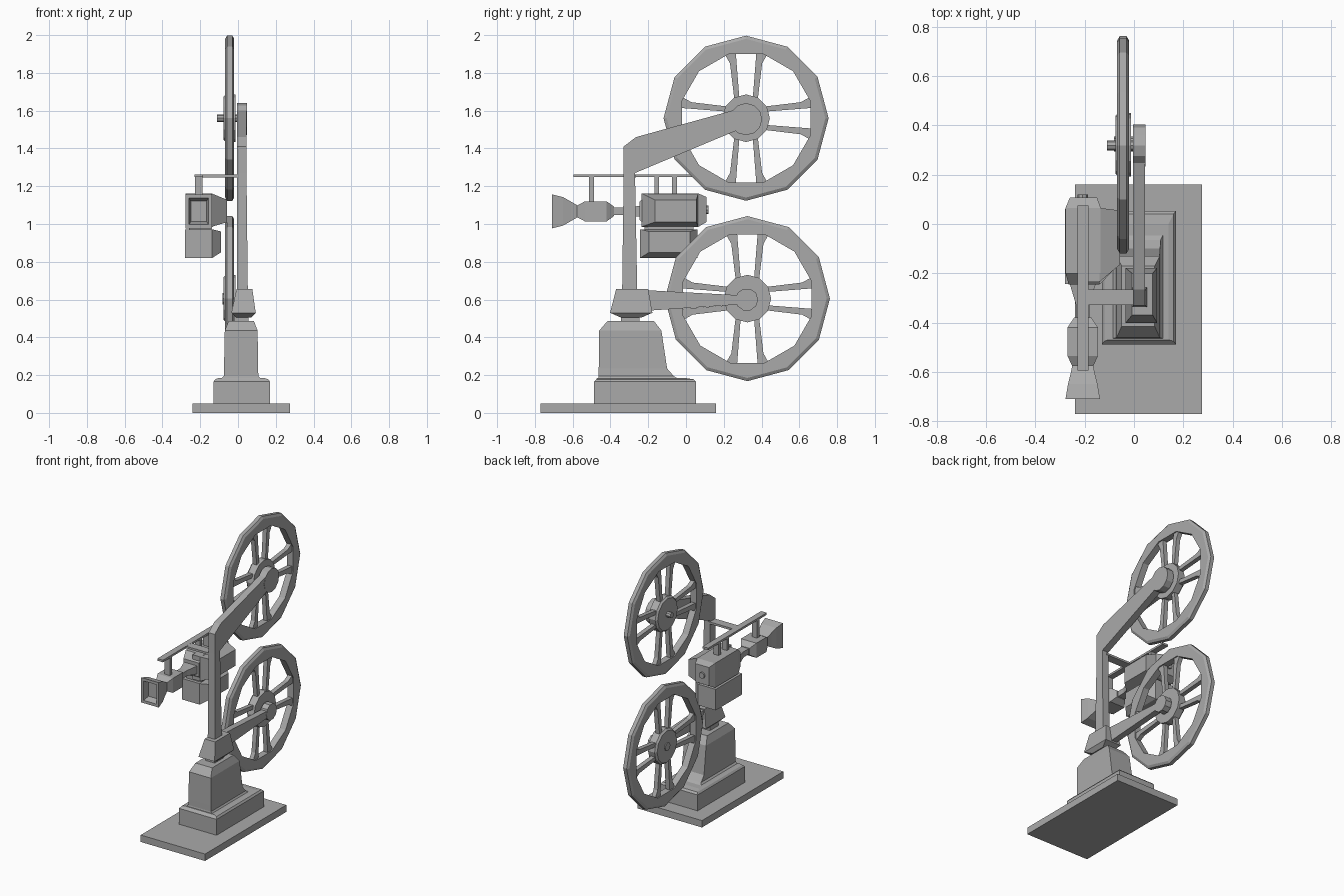
import bpy, bmesh
from math import sin, cos, pi, radians
from mathutils import Matrix

cube = bpy.data.objects.get("Cube")
if cube:
    bpy.data.objects.remove(cube, do_unlink=True)

grey = bpy.data.materials.new("plain grey")
grey.use_nodes = True
grey.diffuse_color = (0.4, 0.4, 0.4, 1)
grey.node_tree.nodes["Principled BSDF"].inputs["Base Color"].default_value = (0.4, 0.4, 0.4, 1)


def finish(name, bm):
    bmesh.ops.recalc_face_normals(bm, faces=bm.faces)
    mesh = bpy.data.meshes.new(name)
    bm.to_mesh(mesh)
    bm.free()
    mesh.materials.append(grey)
    obj = bpy.data.objects.new(name, mesh)
    bpy.context.collection.objects.link(obj)
    return obj


def bridge(bm, rings, closed=False):
    """Skin a series of point rings, with end caps unless closed."""
    rings = [[bm.verts.new(p) for p in ring] for ring in rings]
    pairs = list(zip(rings, rings[1:]))
    if closed:
        pairs.append((rings[-1], rings[0]))
    for a, b in pairs:
        n = len(a)
        for i in range(n):
            j = (i + 1) % n
            bm.faces.new((a[i], a[j], b[j], b[i]))
    if not closed:
        bm.faces.new(rings[0])
        bm.faces.new(rings[-1])


def loft(name, axis, sections):
    """Rectangles (position, a0, a1, b0, b1) skinned along an axis."""
    bm = bmesh.new()
    rings = []
    for t, a0, a1, b0, b1 in sections:
        corners = [(a0, b0), (a1, b0), (a1, b1), (a0, b1)]
        place = {"x": lambda a, b: (t, a, b), "y": lambda a, b: (a, t, b),
                 "z": lambda a, b: (a, b, t)}[axis]
        rings.append([place(a, b) for a, b in corners])
    bridge(bm, rings)
    return finish(name, bm)


def box(name, x0, x1, y0, y1, z0, z1):
    return loft(name, "z", [(z0, x0, x1, y0, y1), (z1, x0, x1, y0, y1)])


def plate(bm, outline, x0, x1):
    """Outline in the y-z plane, thickened along x."""
    bridge(bm, [[(x, y, z) for y, z in outline] for x in (x0, x1)])


def circle(r, x, n, turn=0.0):
    return [(x, r * cos(2 * pi * i / n + turn), r * sin(2 * pi * i / n + turn)) for i in range(n)]


def disc(name, y, z, r, x0, x1, n=12, bevel=0.0):
    bm = bmesh.new()
    rings = [circle(r, x1, n), circle(r, x0 + bevel, n)]
    if bevel:
        rings.append(circle(r - bevel, x0, n))
    else:
        rings[1] = circle(r, x0, n)
    bridge(bm, rings)
    obj = finish(name, bm)
    obj.location = (0, y, z)
    return obj


def reel(name, y, z):
    """Faceted rim with paired, flaring spokes."""
    bm = bmesh.new()
    turn = radians(15)
    bridge(bm, [circle(0.437, -0.058, 12), circle(0.437, -0.03, 12),
                circle(0.42, -0.02, 12), circle(0.352, -0.02, 12, turn),
                circle(0.352, -0.068, 12, turn), circle(0.42, -0.068, 12)], closed=True)
    for quarter in range(4):
        spin = Matrix.Rotation(quarter * pi / 2, 4, "X")
        for side in (-1, 1):
            old = set(bm.verts)
            outline = [(0.035, 0.1), (0.062, 0.1), (0.085, 0.29), (0.116, 0.345),
                       (0.055, 0.355), (0.05, 0.29)]
            plate(bm, [(side * a, b) for a, b in outline], -0.06, -0.028)
            bmesh.ops.transform(bm, matrix=spin, verts=[v for v in bm.verts if v not in old])
    obj = finish(name, bm)
    obj.location = (0, y, z)
    disc(name + "_hub", y, z, 0.126, -0.076, -0.012, 12, 0.012)
    return obj


# Stand: base slab, plinth, pedestal with a curved back foot, collar
box("base_slab", -0.24, 0.275, -0.77, 0.16, 0, 0.05)
loft("plinth", "z", [(0.05, -0.13, 0.17, -0.488, 0.053), (0.165, -0.13, 0.17, -0.488, 0.053),
                     (0.178, -0.12, 0.16, -0.475, 0.04), (0.184, -0.105, 0.14, -0.47, 0.0)])
loft("pedestal", "z", [(0.18, -0.09, 0.12, -0.465, -0.04), (0.195, -0.075, 0.108, -0.462, -0.065),
                       (0.235, -0.074, 0.106, -0.462, -0.1), (0.435, -0.07, 0.104, -0.46, -0.13),
                       (0.487, -0.05, 0.084, -0.415, -0.17)])
box("neck", -0.02, 0.055, -0.345, -0.245, 0.48, 0.52)
loft("collar", "z", [(0.505, -0.01, 0.07, -0.345, -0.235), (0.53, -0.035, 0.094, -0.402, -0.178),
                     (0.655, -0.008, 0.076, -0.37, -0.2)])

# Post and arms
loft("post", "z", [(0.64, -0.006, 0.052, -0.338, -0.258), (1.27, -0.004, 0.045, -0.33, -0.27),
                   (1.3, -0.004, 0.045, -0.33, -0.27)])
bm = bmesh.new()
plate(bm, [(-0.33, 1.27), (-0.27, 1.27), (0.28, 1.5), (0.28, 1.61), (-0.265, 1.46), (-0.33, 1.41)],
      -0.005, 0.045)
finish("upper_arm", bm)
bm = bmesh.new()
plate(bm, [(-0.22, 0.54), (0.3, 0.575), (0.3, 0.622), (-0.22, 0.65)], -0.003, 0.042)
finish("lower_arm", bm)
disc("upper_arm_end", 0.318, 1.555, 0.085, -0.005, 0.047, 12)
disc("lower_arm_end", 0.322, 0.6, 0.06, -0.005, 0.044, 10)

# Film reels and their axles
reel("upper_reel", 0.318, 1.56)
reel("lower_reel", 0.325, 0.605)
disc("upper_axle", 0.318, 1.56, 0.02, -0.11, 0.0, 8)
disc("lower_axle", 0.325, 0.605, 0.03, -0.082, 0.0, 8)

# Projector head: chamfered housing with a tapering side towards the reels
loft("head_housing", "y", [(-0.245, -0.265, -0.14, 1.02, 1.12), (-0.2, -0.278, -0.135, 0.985, 1.162),
                           (0.065, -0.278, -0.135, 0.985, 1.162), (0.108, -0.26, -0.15, 1.01, 1.143)])
loft("head_side", "x", [(-0.2, -0.235, 0.065, 0.985, 1.162), (-0.14, -0.235, 0.065, 0.985, 1.162),
                        (-0.057, -0.165, 0.055, 1.01, 1.128)])
box("head_gap", -0.26, -0.14, -0.22, 0.04, 0.96, 1.0)
loft("lower_housing", "x", [(-0.28, -0.243, 0.06, 0.82, 0.972), (-0.137, -0.243, 0.06, 0.82, 0.972),
                            (-0.09, -0.195, 0.02, 0.85, 0.96)])
knob = disc("rear_knob", 0, 0, 0.022, -0.012, 0.012, 8)
knob.rotation_euler = (0, 0, pi / 2)
knob.location = (-0.208, 0.108, 1.075)

# Lens train: neck, barrel and hollow flared hood
cx, cz = -0.208, 1.067


def square(y, w, h):
    return (y, cx - w, cx + w, cz - h, cz + h)


loft("lens_neck", "y", [square(-0.235, 0.055, 0.03), square(-0.325, 0.028, 0.02),
                        square(-0.39, 0.028, 0.02)])
loft("lens_barrel", "y", [square(-0.38, 0.035, 0.024), square(-0.42, 0.062, 0.053),
                          square(-0.535, 0.062, 0.053), square(-0.578, 0.042, 0.03)])
loft("lens_hood", "y", [square(-0.572, 0.042, 0.03), square(-0.61, 0.05, 0.052),
                        square(-0.65, 0.06, 0.075), square(-0.71, 0.07, 0.09),
                        square(-0.71, 0.052, 0.07), square(-0.665, 0.042, 0.055)])

# Top rail, bracket and hangers
box("top_rail", -0.23, -0.185, -0.595, 0.075, 1.248, 1.263)
box("rail_bracket", -0.2, 0.01, -0.328, -0.266, 1.247, 1.262)
for i, (y, z) in enumerate([(-0.5, 1.1), (-0.155, 1.15), (-0.06, 1.15)]):
    box(f"rail_hanger_{i + 1}", -0.228, -0.187, y - 0.013, y + 0.013, z, 1.25)
